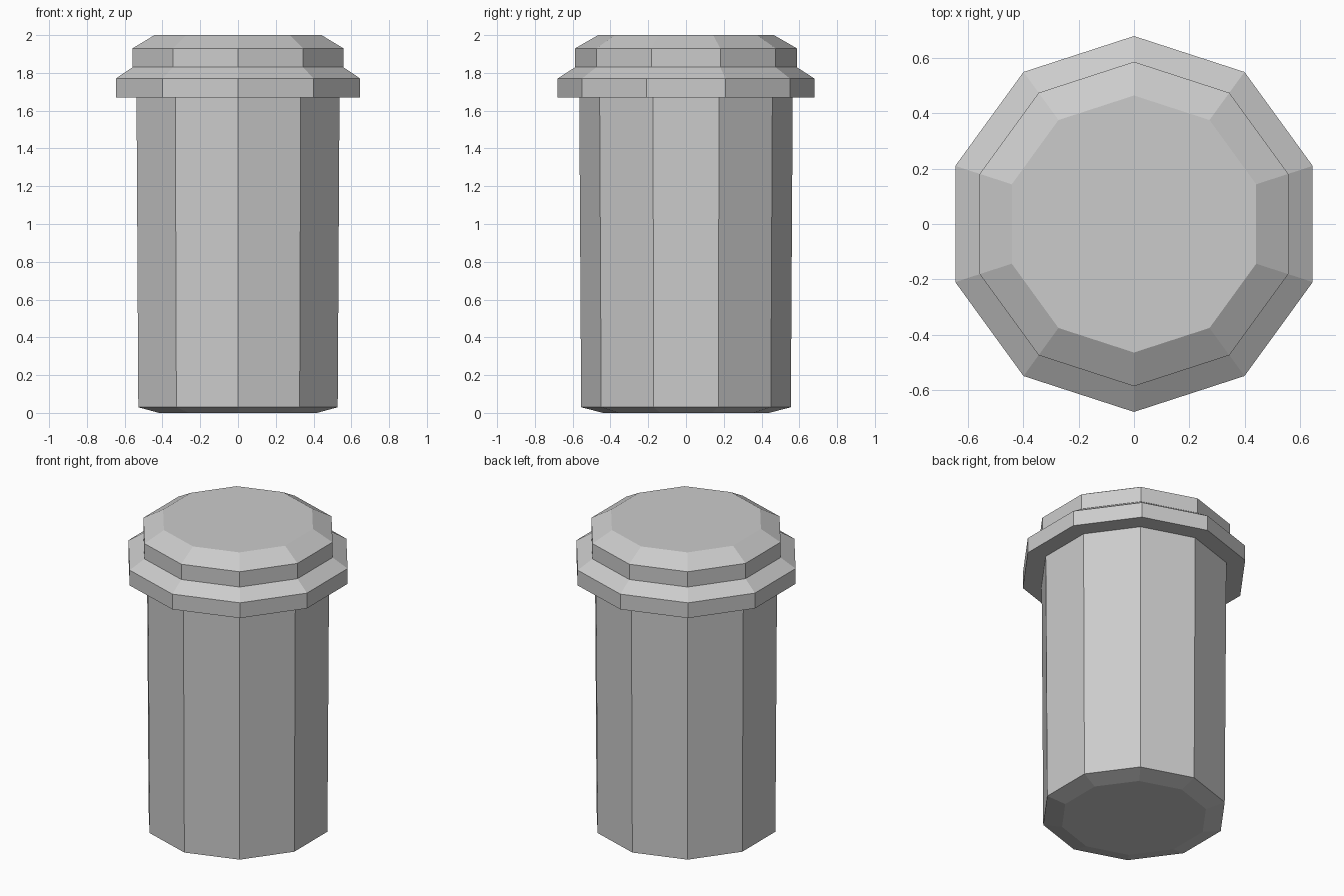
import bpy, bmesh
from math import cos, sin, pi

if "Cube" in bpy.data.objects:
    bpy.data.objects.remove(bpy.data.objects["Cube"])

SIDES = 10


def lathe(name, profile, cap_bottom=False, cap_top=False):
    """Ten-sided flat-faced turning from (radius, z) points, listed bottom to top."""
    bm = bmesh.new()
    rings = []
    for r, z in profile:
        angles = [pi / 2 + 2 * pi * k / SIDES for k in range(SIDES)]
        rings.append([bm.verts.new((r * cos(a), r * sin(a), z)) for a in angles])
    for low, high in zip(rings, rings[1:]):
        for k in range(SIDES):
            n = (k + 1) % SIDES
            bm.faces.new((low[k], low[n], high[n], high[k]))
    if cap_bottom:
        bm.faces.new(rings[0][::-1])
    if cap_top:
        bm.faces.new(rings[-1])
    mesh = bpy.data.meshes.new(name)
    bm.to_mesh(mesh)
    bm.free()
    obj = bpy.data.objects.new(name, mesh)
    bpy.context.collection.objects.link(obj)
    return obj


# Cup body with chamfered base, widening slightly upward
lathe("cup_body", [(0.44, 0), (0.555, 0.03), (0.565, 1.67)], cap_bottom=True)

# Stepped lid: underside, wide rim, upper collar and bevelled top
lathe("lid", [(0.565, 1.67), (0.68, 1.67), (0.68, 1.77), (0.587, 1.83),
              (0.587, 1.93), (0.465, 2.0)], cap_top=True)
